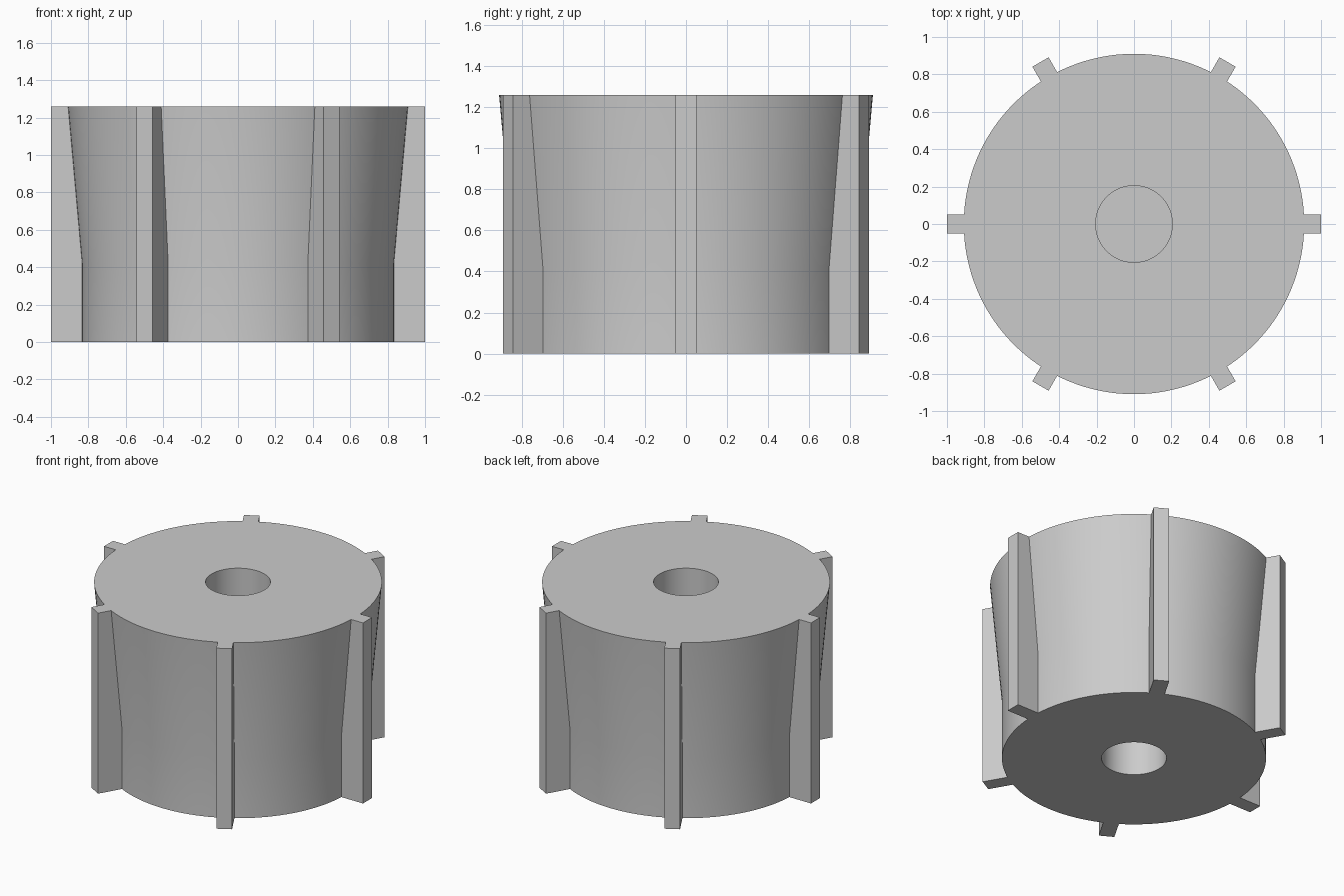
import bpy, bmesh, math
from mathutils import Matrix, Vector

cube = bpy.data.objects.get("Cube")
if cube:
    bpy.data.objects.remove(cube, do_unlink=True)

HEIGHT, BREAK = 1.26, 0.42
R_LOW, R_TOP, R_BORE = 0.835, 0.91, 0.205
FIN_WIDTH, FIN_COUNT = 0.1, 6
SEGMENTS = 128

grey = bpy.data.materials.new("light grey")
grey.use_nodes = True
colour = (0.6, 0.6, 0.6, 1)
grey.diffuse_color = colour
grey.node_tree.nodes["Principled BSDF"].inputs["Base Color"].default_value = colour


def finish(name, bm):
    bmesh.ops.remove_doubles(bm, verts=bm.verts, dist=1e-5)
    bmesh.ops.recalc_face_normals(bm, faces=bm.faces)
    mesh = bpy.data.meshes.new(name)
    bm.to_mesh(mesh)
    bm.free()
    mesh.materials.append(grey)
    obj = bpy.data.objects.new(name, mesh)
    bpy.context.collection.objects.link(obj)
    return obj


# Hub: lathed cylinder flaring to the top, with a blind bore at each end
profile = [(0, BREAK), (R_BORE, BREAK), (R_BORE, 0), (R_LOW, 0), (R_LOW, BREAK),
           (R_TOP, HEIGHT), (R_BORE, HEIGHT), (R_BORE, 2 * BREAK), (0, 2 * BREAK)]
bm = bmesh.new()
verts = [bm.verts.new((r, 0, z)) for r, z in profile]
edges = [bm.edges.new(pair) for pair in zip(verts, verts[1:])]
bmesh.ops.spin(bm, geom=verts + edges, cent=(0, 0, 0), axis=(0, 0, 1),
               angle=math.tau, steps=SEGMENTS, use_merge=True)
hub = finish("hub", bm)
bpy.context.view_layer.objects.active = hub
hub.select_set(True)
bpy.ops.object.shade_smooth_by_angle(angle=math.radians(30))

# Fins: straight-edged ribs whose inner edge follows the flare just inside the hub
inset = 0.008
section = [(R_LOW - inset, 0), (1, 0), (1, HEIGHT),
           (R_TOP - inset, HEIGHT), (R_LOW - inset, BREAK)]
for i in range(FIN_COUNT):
    bm = bmesh.new()
    face = bm.faces.new([bm.verts.new((r, -FIN_WIDTH / 2, z)) for r, z in section])
    side = bmesh.ops.extrude_face_region(bm, geom=[face])["geom"]
    moved = [v for v in side if isinstance(v, bmesh.types.BMVert)]
    bmesh.ops.translate(bm, verts=moved, vec=Vector((0, FIN_WIDTH, 0)))
    turn = Matrix.Rotation(math.tau * i / FIN_COUNT, 4, "Z")
    bmesh.ops.transform(bm, matrix=turn, verts=bm.verts)
    finish(f"fin_{i + 1}", bm)
